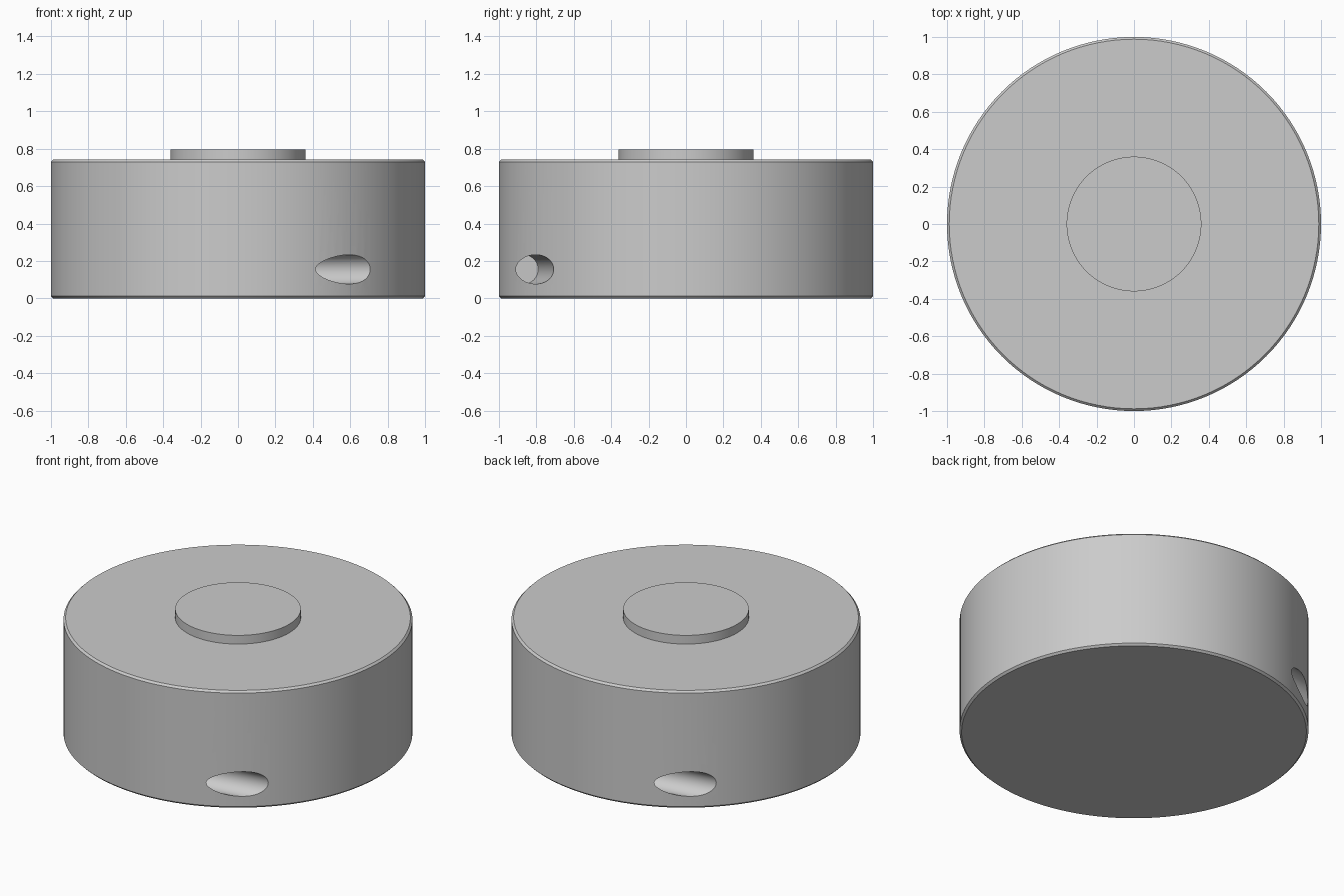
import bpy, bmesh, math
from mathutils import Matrix, Vector

if "Cube" in bpy.data.objects:
    bpy.data.objects.remove(bpy.data.objects["Cube"])

SEG = 128


def lathe(name, profile, seg=SEG):
    """Revolve an (r, z) profile about z, closing both ends with flat caps."""
    bm = bmesh.new()
    rings = [[bm.verts.new((r * math.cos(2 * math.pi * i / seg),
                            r * math.sin(2 * math.pi * i / seg), z))
              for i in range(seg)] for r, z in profile]
    for a, b in zip(rings, rings[1:]):
        for i in range(seg):
            j = (i + 1) % seg
            bm.faces.new((a[i], a[j], b[j], b[i]))
    bm.faces.new(rings[0][::-1])
    bm.faces.new(rings[-1])
    mesh = bpy.data.meshes.new(name)
    bm.to_mesh(mesh)
    bm.free()
    obj = bpy.data.objects.new(name, mesh)
    bpy.context.collection.objects.link(obj)
    return obj


# Main drum with chamfered rims and raised central boss
C, H = 0.012, 0.742
body = lathe("drum_body", [(1 - C, 0), (1, C), (1, H - C), (1 - C, H),
                           (0.36, H), (0.36, 0.797)])

# Two blind slanted holes, opposite each other near the base
tilt = math.radians(8.7)
axis = Vector((math.cos(tilt), math.sin(tilt), 0))
side = Vector((math.sin(tilt), -math.cos(tilt), 0))
for k in range(2):
    cutter = lathe(f"hole_cutter_{k + 1}", [(0.078, 0), (0.078, 1.2)], 64)
    start = side * 0.884 + axis * 0.04 + Vector((0, 0, 0.155))
    cutter.data.transform(Matrix.Rotation(math.pi * k, 4, 'Z')
                          @ Matrix.Translation(start)
                          @ axis.to_track_quat('Z', 'Y').to_matrix().to_4x4())
    cutter.hide_render = True
    cutter.hide_set(True)
    cut = body.modifiers.new(f"side_hole_{k + 1}", 'BOOLEAN')
    cut.operation = 'DIFFERENCE'
    cut.solver = 'EXACT'
    cut.object = cutter

# Bake the holes, remove the cutters, then smooth with sharp edges kept
bpy.context.view_layer.objects.active = body
body.select_set(True)
for m in list(body.modifiers):
    cutter = m.object
    bpy.ops.object.modifier_apply(modifier=m.name)
    bpy.data.objects.remove(cutter)
bpy.ops.object.shade_smooth_by_angle(angle=math.radians(30))
